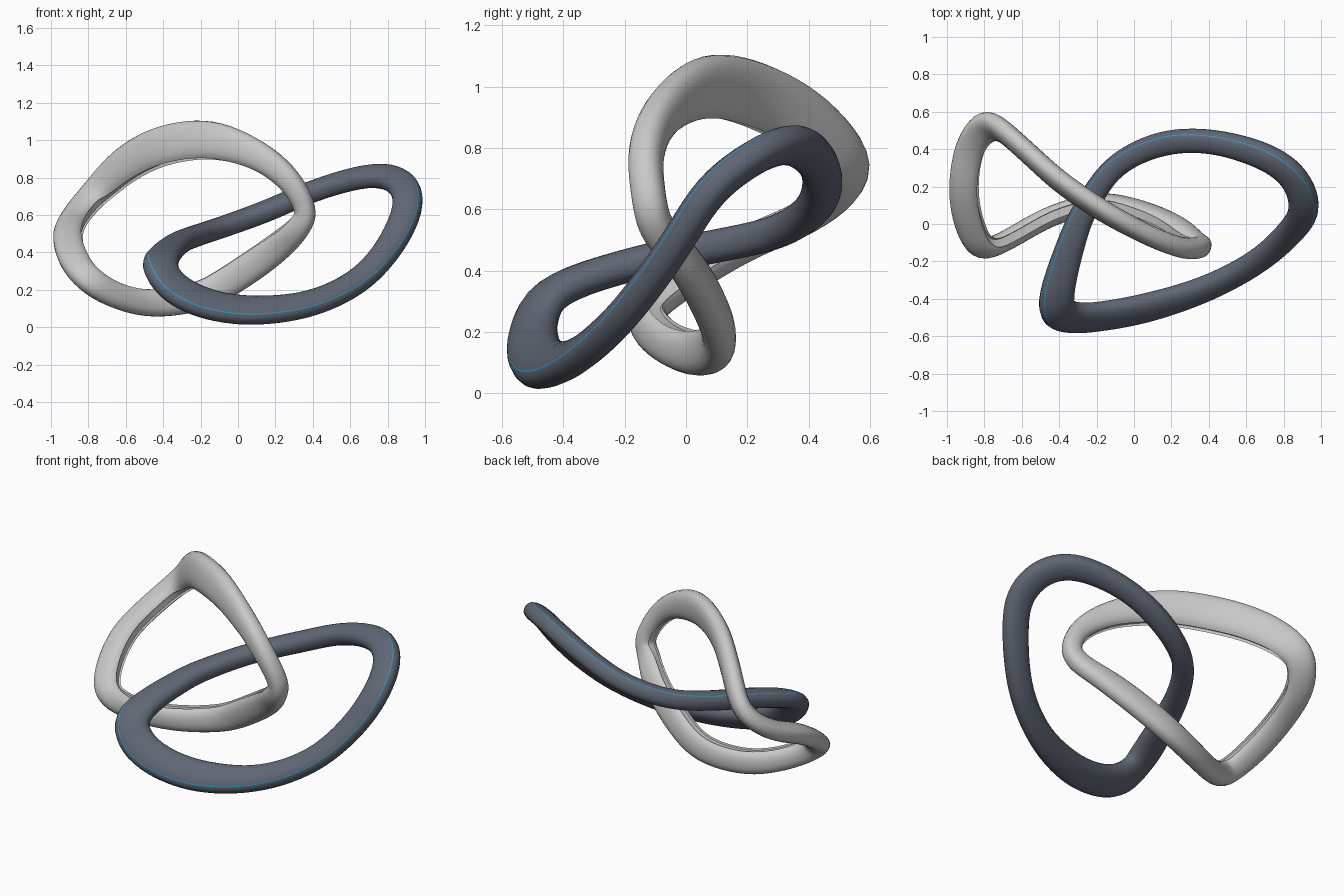
import bpy
import bmesh
from math import cos, sin, pi, radians
from mathutils import Vector

cube = bpy.data.objects.get("Cube")
if cube:
    bpy.data.objects.remove(cube, do_unlink=True)


def material(name, colour):
    mat = bpy.data.materials.new(name)
    mat.use_nodes = True
    mat.diffuse_color = (*colour, 1)
    mat.node_tree.nodes["Principled BSDF"].inputs["Base Color"].default_value = (*colour, 1)
    return mat


slate = material("slate", (0.115, 0.135, 0.175))
cyan = material("cyan", (0.02, 0.35, 0.65))
silver = material("silver", (0.58, 0.58, 0.58))


def smooth_loop(points, steps):
    """Closed Catmull-Rom curve; the fourth component is the band width."""
    n = len(points)
    out = []
    for i in range(n):
        a, b, c, d = (Vector(points[(i + k) % n]) for k in (-1, 0, 1, 2))
        for s in range(steps):
            t = s / steps
            out.append(0.5 * (2 * b + (c - a) * t + (2 * a - 5 * b + 4 * c - d) * t * t
                              + (3 * b - a - 3 * c + d) * t ** 3))
    for _ in range(4):
        m = len(out)
        out = [(out[i - 1] + 2 * out[i] + out[(i + 1) % m]) / 4 for i in range(m)]
    return out


def band_ring(name, points, thickness, section, materials, stripe=None):
    """Sweep a flattened section round a loop, its wide axis facing the ring centre."""
    path = smooth_loop(points, 6)
    count = len(path)
    spots = [p.to_3d() for p in path]
    centre = sum(spots, Vector()) / count
    bm = bmesh.new()
    rings = []
    for i, p in enumerate(spots):
        tangent = (spots[(i + 1) % count] - spots[i - 1]).normalized()
        out = p - centre
        out = (out - tangent * out.dot(tangent)).normalized()
        up = tangent.cross(out)
        rings.append([bm.verts.new(p + out * u * path[i][3] / 2 + up * v * thickness / 2)
                      for u, v in section])
    for i in range(count):
        a, b = rings[i], rings[(i + 1) % count]
        for j in range(len(section)):
            k = (j + 1) % len(section)
            face = bm.faces.new((a[j], a[k], b[k], b[j]))
            face.material_index = 1 if j == stripe else 0
    bmesh.ops.recalc_face_normals(bm, faces=bm.faces)
    mesh = bpy.data.meshes.new(name)
    bm.to_mesh(mesh)
    bm.free()
    for mat in materials:
        mesh.materials.append(mat)
    obj = bpy.data.objects.new(name, mesh)
    bpy.context.collection.objects.link(obj)
    bpy.ops.object.select_all(action="DESELECT")
    obj.select_set(True)
    bpy.context.view_layer.objects.active = obj
    bpy.ops.object.shade_smooth_by_angle(angle=radians(40))


def oval(angles):
    """Slightly squared oval section."""
    def power(x):
        return abs(x) ** 0.85 * (1 if x > 0 else -1)
    return [(power(cos(a)), power(sin(a))) for a in angles]


# Dark ring with a fine cyan inlay on its upper outer shoulder
dark_path = [
    (-0.42, -0.42, 0.34, 0.19), (-0.335, -0.1, 0.44, 0.15), (-0.25, 0.1, 0.48, 0.13),
    (-0.1, 0.31, 0.53, 0.12), (0.15, 0.43, 0.62, 0.13), (0.42, 0.44, 0.735, 0.13),
    (0.7, 0.36, 0.81, 0.15), (0.86, 0.24, 0.78, 0.16), (0.91, 0.08, 0.66, 0.16),
    (0.83, -0.05, 0.46, 0.15), (0.66, -0.2, 0.26, 0.14), (0.4, -0.34, 0.13, 0.15),
    (0.1, -0.44, 0.09, 0.18), (-0.15, -0.49, 0.12, 0.19), (-0.34, -0.5, 0.21, 0.2)]
shoulder = radians(45)
dark_section = oval([shoulder + (2 * pi - 0.08) * i / 20 for i in range(21)])
band_ring("dark_ring", dark_path, 0.11, dark_section, [slate, cyan], stripe=20)

# Pale ring with a shallow groove along its inner edge
pale_path = [
    (0.36, -0.12, 0.63, 0.11), (0.27, -0.13, 0.79, 0.13), (0.1, -0.07, 0.92, 0.16),
    (-0.15, 0.06, 1.0, 0.21), (-0.4, 0.23, 0.97, 0.22), (-0.6, 0.41, 0.87, 0.21),
    (-0.76, 0.53, 0.72, 0.18), (-0.87, 0.42, 0.59, 0.16), (-0.91, 0.2, 0.49, 0.16),
    (-0.88, 0.0, 0.37, 0.16), (-0.8, -0.13, 0.26, 0.15), (-0.65, -0.07, 0.17, 0.14),
    (-0.45, 0.04, 0.13, 0.15), (-0.2, 0.11, 0.17, 0.16), (0.0, 0.08, 0.28, 0.17),
    (0.2, 0.0, 0.42, 0.16), (0.32, -0.09, 0.53, 0.13)]
gap = 0.4
pale_section = oval([-pi + gap + (2 * pi - 2 * gap) * i / 20 for i in range(21)])
(x1, y1), (x0, y0) = pale_section[-1], pale_section[0]
pale_section += [(x1 + 0.15, y1 * 0.9), (x0 + 0.15, y0 * 0.9)]
band_ring("pale_ring", pale_path, 0.11, pale_section, [silver])
